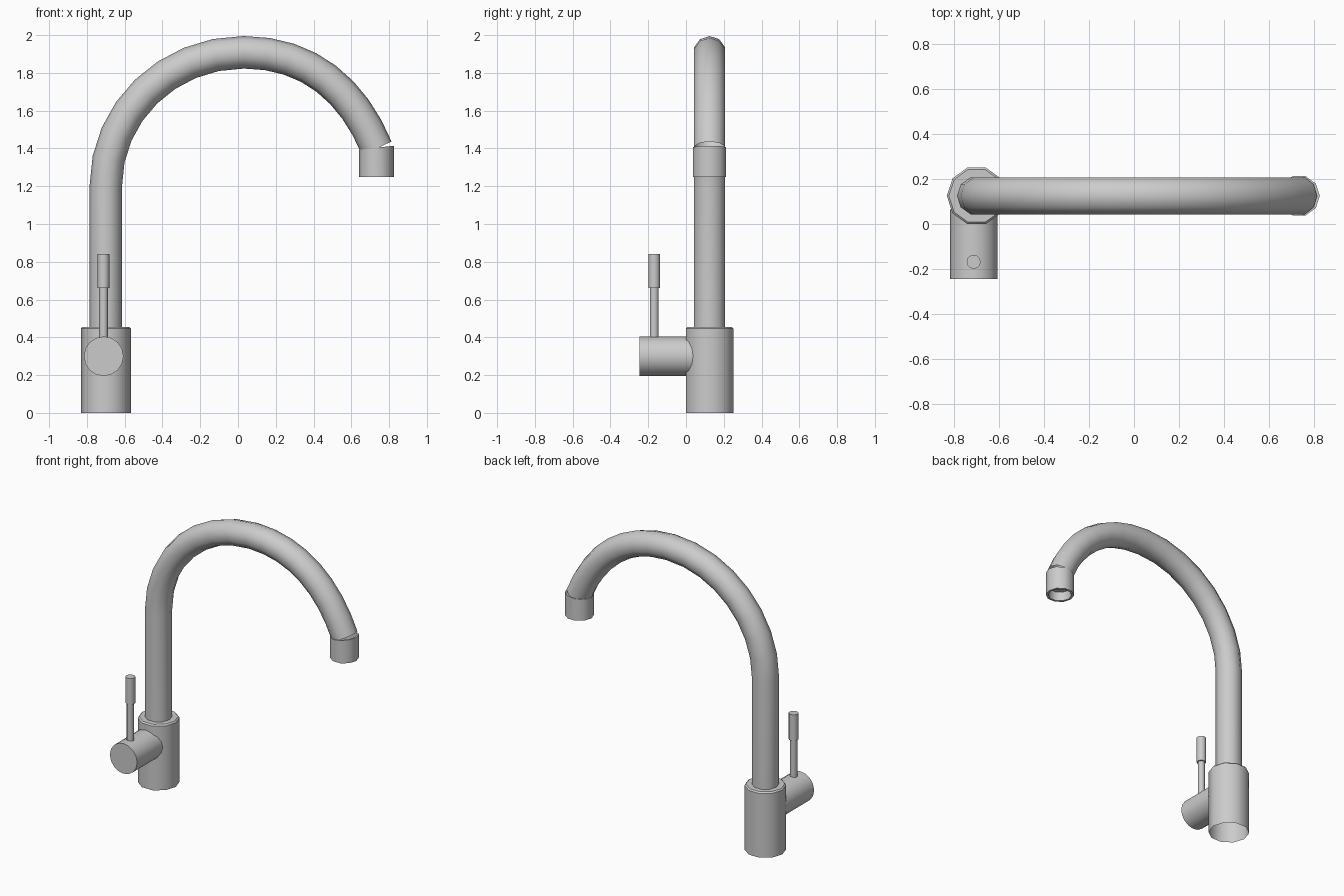
import bpy, bmesh, math
from mathutils import Vector, Matrix
from mathutils.geometry import interpolate_bezier

if "Cube" in bpy.data.objects:
    bpy.data.objects.remove(bpy.data.objects["Cube"])


def skin(name, rings, cap_start=False, cap_end=False, angle=50):
    """Bridge a list of point rings into a smooth-shaded object."""
    bm = bmesh.new()
    loops = [[bm.verts.new(p) for p in ring] for ring in rings]
    for a, b in zip(loops, loops[1:]):
        n = len(a)
        for i in range(n):
            j = (i + 1) % n
            bm.faces.new((a[i], a[j], b[j], b[i]))
    if cap_start:
        bm.faces.new(loops[0][::-1])
    if cap_end:
        bm.faces.new(loops[-1])
    bm.normal_update()
    me = bpy.data.meshes.new(name)
    bm.to_mesh(me)
    bm.free()
    ob = bpy.data.objects.new(name, me)
    bpy.context.collection.objects.link(ob)
    bpy.ops.object.select_all(action='DESELECT')
    ob.select_set(True)
    bpy.context.view_layer.objects.active = ob
    bpy.ops.object.shade_smooth_by_angle(angle=math.radians(angle))
    return ob


def lathe(name, profile, centre, sides, rot=Matrix(), **kw):
    """Turn (radius, height) pairs around an axis through centre."""
    rings = []
    for r, h in profile:
        ring = []
        for i in range(sides):
            t = 2 * math.pi * i / sides
            ring.append(Vector(centre) + rot @ Vector((r * math.cos(t), r * math.sin(t), h)))
        rings.append(ring)
    return skin(name, rings, **kw)


Y = 0.125       # depth of the spout plane
SIDES = 10

# Base body, open underneath, with a small chamfer on top
lathe("base_body", [(0.132, 0), (0.132, 0.447), (0.123, 0.456), (0.08, 0.456)],
      (-0.699, Y, 0), SIDES, angle=40)

# Spout pipe: straight riser followed by a two-part swan-neck curve
left = interpolate_bezier(Vector((-0.70, 0, 1.2)), Vector((-0.70, 0, 1.59)),
                          Vector((-0.375, 0, 1.909)), Vector((0.03, 0, 1.909)), 9)
right = interpolate_bezier(Vector((0.03, 0, 1.909)), Vector((0.38, 0, 1.909)),
                           Vector((0.61, 0, 1.705)), Vector((0.735, 0, 1.40)), 9)
path = [Vector((-0.70, 0, 0.45))] + left + right[1:]
rings = []
for k, p in enumerate(path):
    d = (path[min(k + 1, len(path) - 1)] - path[max(k - 1, 0)]).normalized()
    if k < 2:
        d = Vector((0, 0, 1))
    side = Vector((d.z, 0, -d.x))
    ring = []
    for i in range(SIDES):
        t = 2 * math.pi * i / SIDES
        ring.append(p + Vector((0, Y, 0)) + 0.086 * (side * math.cos(t) + Vector((0, 1, 0)) * math.sin(t)))
    rings.append(ring)
skin("spout_pipe", rings)

# Outlet collar with a recessed mouth; its top edge follows the pipe slant
collar = lathe("outlet_collar",
               [(0.07, 1.31), (0.076, 1.25), (0.092, 1.25), (0.092, 1.404), (0.08, 1.404)],
               (0.733, Y, 0), SIDES, cap_start=True, angle=40)
for v in collar.data.vertices:
    if v.co.z > 1.35:
        v.co.z += 0.11 * (v.co.x - 0.733)

# Valve housing projecting forwards from the base
lathe("valve_housing", [(0.105, 0), (0.105, 0.31)], (-0.711, 0.065, 0.30), 16,
      rot=Matrix.Rotation(math.radians(90), 3, 'X'), cap_end=True, angle=40)

# Lever: thin stem and thicker grip
lathe("lever_stem", [(0.023, 0.38), (0.023, 0.662)], (-0.712, -0.168, 0), 12)
lathe("lever_grip", [(0.031, 0.66), (0.031, 0.842)], (-0.712, -0.168, 0), 12,
      cap_start=True, cap_end=True)
